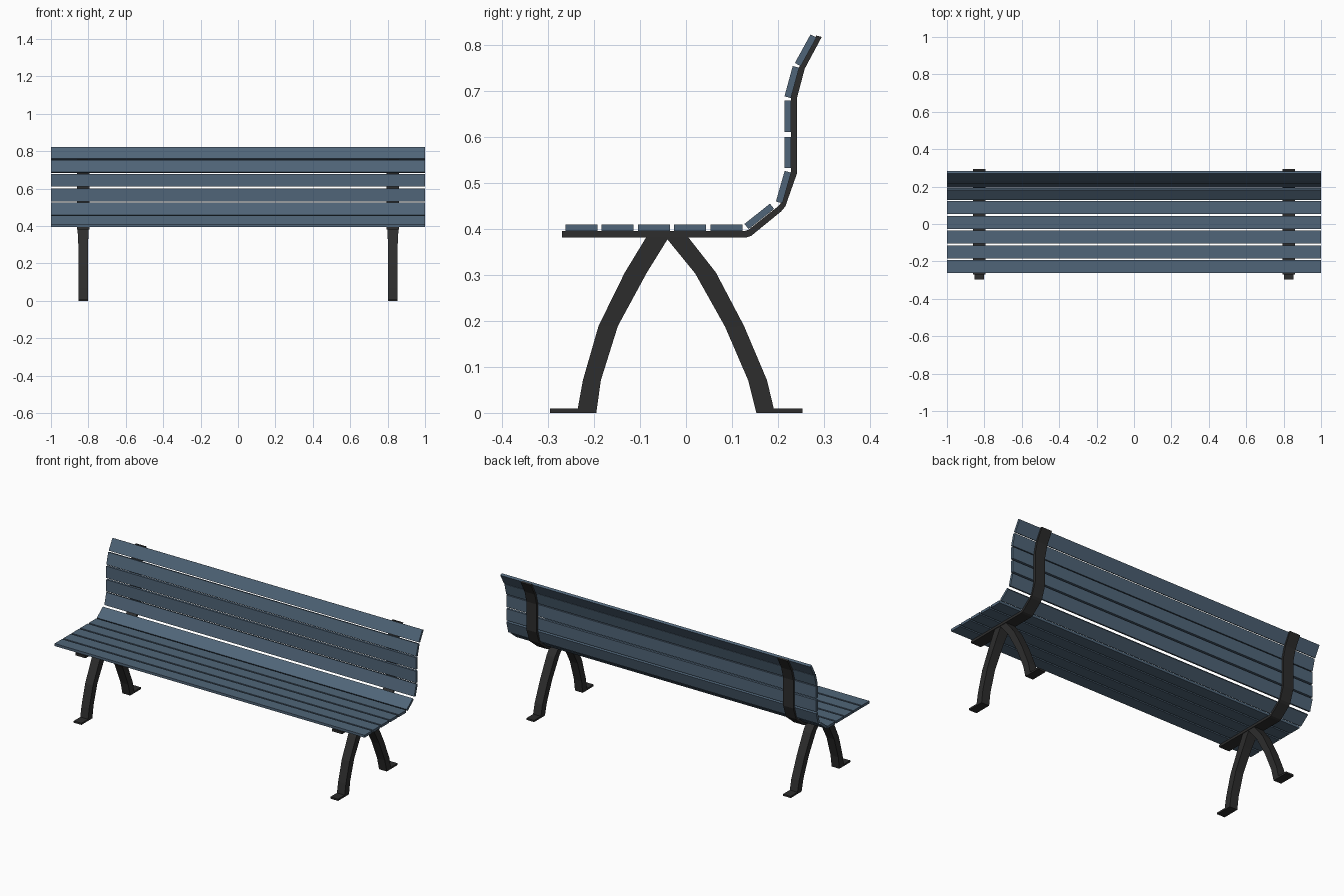
import bpy, bmesh, math
from mathutils import Vector

if "Cube" in bpy.data.objects:
    bpy.data.objects.remove(bpy.data.objects["Cube"])


def material(name, rgb):
    m = bpy.data.materials.new(name)
    m.diffuse_color = (*rgb, 1)
    m.use_nodes = True
    m.node_tree.nodes["Principled BSDF"].inputs["Base Color"].default_value = m.diffuse_color
    return m


BLUE = material("slate blue paint", (0.08, 0.13, 0.188))
IRON = material("dark iron", (0.026, 0.026, 0.026))
FRAME_X = 0.828


def loft(name, left, right, half_widths, cx, mat):
    """Bar with a rectangular section: left/right are (y, z) edge lines, half_widths run along x."""
    bm = bmesh.new()
    rings = []
    for (ly, lz), (ry, rz), w in zip(left, right, half_widths):
        rings.append([bm.verts.new(p) for p in (
            (cx - w, ly, lz), (cx + w, ly, lz), (cx + w, ry, rz), (cx - w, ry, rz))])
    for a, b in zip(rings, rings[1:]):
        for i in range(4):
            j = (i + 1) % 4
            bm.faces.new((a[i], a[j], b[j], b[i]))
    bm.faces.new(rings[0])
    bm.faces.new(rings[-1])
    bmesh.ops.recalc_face_normals(bm, faces=bm.faces)
    me = bpy.data.meshes.new(name)
    bm.to_mesh(me)
    bm.free()
    me.materials.append(mat)
    ob = bpy.data.objects.new(name, me)
    bpy.context.collection.objects.link(ob)
    return ob


def slat(name, start, end, thickness=0.0145):
    """Full-length board whose section runs from start to end in (y, z)."""
    a, b = Vector(start), Vector(end)
    d = (b - a).normalized()
    n = Vector((-d.y, d.x)) * thickness / 2
    return loft(name, [a + n, b + n], [a - n, b - n], [1.0, 1.0], 0, BLUE)


# Seat slats
for i in range(5):
    y = -0.262 + i * 0.0787
    slat(f"seat_slat_{i + 1}", (y, 0.402), (y + 0.0695, 0.402))

# Backrest slats, following the curve of the frame
back = [((0.1315, 0.405), (0.187, 0.449)), ((0.2025, 0.4575), (0.2215, 0.524)),
        ((0.221, 0.532), (0.221, 0.600)), ((0.221, 0.610), (0.221, 0.679)),
        ((0.221, 0.686), (0.239, 0.752)), ((0.243, 0.757), (0.277, 0.819))]
for i, (a, b) in enumerate(back):
    slat(f"back_slat_{i + 1}", a, b)

# Edge lines of the iron parts as (y, z)
strip_in = [(-0.27, 0.395), (0.127, 0.395), (0.136, 0.398), (0.199, 0.448), (0.208, 0.458),
            (0.228, 0.525), (0.228, 0.685), (0.246, 0.752), (0.283, 0.820)]
strip_out = [(-0.27, 0.381), (0.130, 0.381), (0.142, 0.385), (0.207, 0.438), (0.216, 0.449),
             (0.241, 0.520), (0.241, 0.684), (0.258, 0.748), (0.295, 0.817)]
front_a = [(-0.237, 0), (-0.224, 0.071), (-0.190, 0.189), (-0.133, 0.305), (-0.085, 0.384)]
front_b = [(-0.195, 0), (-0.185, 0.071), (-0.148, 0.189), (-0.085, 0.305), (-0.036, 0.384)]
rear_a = [(0.153, 0), (0.135, 0.071), (0.085, 0.187), (0.020, 0.303), (-0.046, 0.384)]
rear_b = [(0.193, 0), (0.176, 0.071), (0.126, 0.189), (0.065, 0.305), (0.003, 0.384)]
leg_w = [0.025, 0.025, 0.025, 0.026, 0.030]

# Left and right iron frames
for side, cx in (("left", -FRAME_X), ("right", FRAME_X)):
    loft(f"{side}_support_strip", strip_in, strip_out, [0.033] * 9, cx, IRON)
    loft(f"{side}_front_leg", front_a, front_b, leg_w, cx, IRON)
    loft(f"{side}_rear_leg", rear_a, rear_b, leg_w, cx, IRON)
    for part, y0, y1 in (("front", -0.296, -0.215), ("rear", 0.172, 0.253)):
        loft(f"{side}_{part}_foot", [(y0, 0), (y1, 0)], [(y0, 0.01), (y1, 0.01)],
             [0.025] * 2, cx, IRON)
